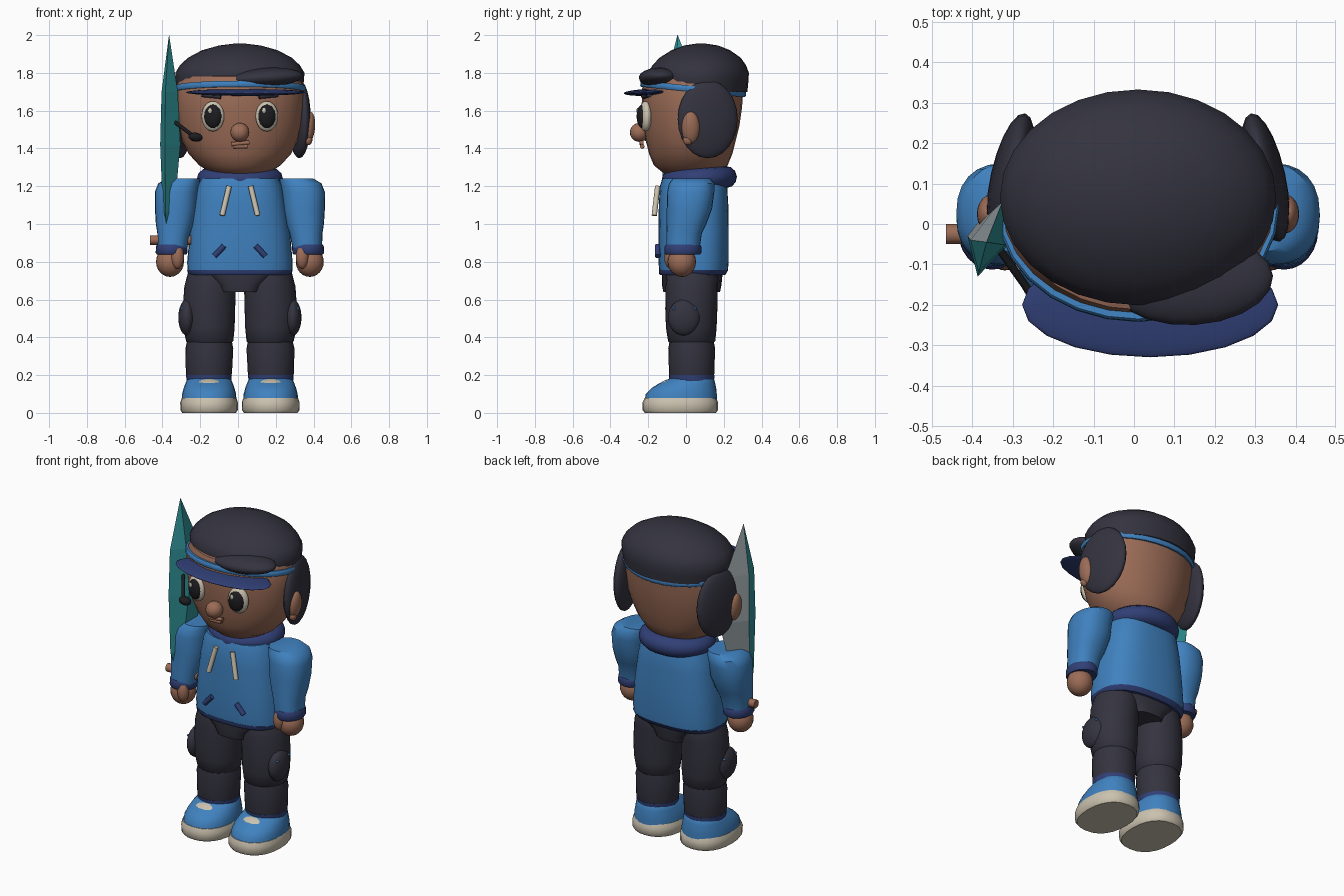
import bpy, bmesh
from math import cos, sin, pi, copysign
from mathutils import Vector

if "Cube" in bpy.data.objects:
    bpy.data.objects.remove(bpy.data.objects["Cube"])

CX = 0.01  # symmetry plane of the figure
parts = []


def material(name, r, g, b):
    m = bpy.data.materials.new(name)
    m.use_nodes = True
    m.diffuse_color = (r, g, b, 1)
    m.node_tree.nodes["Principled BSDF"].inputs["Base Color"].default_value = (r, g, b, 1)
    return m


charcoal = material("charcoal", .034, .033, .05)
blue = material("bright blue", .05, .22, .52)
navy = material("navy", .03, .05, .18)
skin = material("skin", .33, .15, .095)
cream = material("cream", .6, .54, .43)
teal = material("teal", .03, .29, .31)
grey = material("blade grey", .3, .34, .36)
black = material("black", .012, .012, .015)


def finish(ob, name, mat, rot=(0, 0, 0)):
    ob.name = name
    ob.data.materials.append(mat)
    ob.rotation_euler = rot
    parts.append(ob)
    return ob


def from_bmesh(bm, name, mat):
    bmesh.ops.recalc_face_normals(bm, faces=bm.faces)
    me = bpy.data.meshes.new(name)
    bm.to_mesh(me)
    bm.free()
    ob = bpy.data.objects.new(name, me)
    bpy.context.collection.objects.link(ob)
    return finish(ob, name, mat)


def bridge(bm, rings):
    """Skin closed rings of points and cap both ends."""
    loops = [[bm.verts.new(p) for p in ring] for ring in rings]
    n = len(loops[0])
    for a, b in zip(loops, loops[1:]):
        for i in range(n):
            j = (i + 1) % n
            bm.faces.new((a[i], a[j], b[j], b[i]))
    bm.faces.new(loops[0][::-1])
    bm.faces.new(loops[-1])


def loft(name, mat, rings, power=2, seg=28):
    """Stack superellipse rings given as (z, x, y, half width, half depth)."""
    def ring(z, x, y, rx, ry):
        out = []
        for k in range(seg):
            c, s = cos(2 * pi * k / seg), sin(2 * pi * k / seg)
            out.append((x + rx * copysign(abs(c) ** (2 / power), c),
                        y + ry * copysign(abs(s) ** (2 / power), s), z))
        return out
    bm = bmesh.new()
    bridge(bm, [ring(*r) for r in rings])
    return from_bmesh(bm, name, mat)


def ball(name, mat, loc, size, rot=(0, 0, 0), seg=20):
    bpy.ops.mesh.primitive_uv_sphere_add(segments=seg, ring_count=seg // 2 + 2, radius=1, location=loc)
    ob = bpy.context.object
    ob.scale = size
    return finish(ob, name, mat, rot)


def rod(name, mat, a, b, r):
    a, b = Vector(a), Vector(b)
    bpy.ops.mesh.primitive_cylinder_add(vertices=12, radius=r, depth=(b - a).length, location=(a + b) / 2)
    return finish(bpy.context.object, name, mat, (b - a).to_track_quat("Z", "Y").to_euler())


# Head, cap crown, band, brim and swept hair
loft("head", skin, [(1.25, CX, .03, .1, .1), (1.27, CX, .03, .15, .15), (1.31, CX, .025, .215, .195),
                    (1.37, CX, .025, .27, .22), (1.44, CX, .025, .305, .238), (1.52, CX, .028, .328, .255),
                    (1.62, CX, .031, .34, .266), (1.72, CX, .036, .34, .268), (1.78, CX, .05, .32, .262),
                    (1.81, CX, .06, .22, .17)])
loft("cap_crown", charcoal, [(1.70, CX, .07, .325, .255), (1.75, CX, .066, .338, .264), (1.80, CX, .066, .342, .267),
                             (1.84, CX, .07, .318, .248), (1.88, CX, .075, .275, .215), (1.92, CX, .078, .2, .155),
                             (1.945, CX, .08, .11, .09), (1.955, CX, .08, .03, .025)])
band = loft("cap_band", blue, [(-.016, 0, 0, .344, .276), (-.01, 0, 0, .349, .281),
                               (.01, 0, 0, .349, .281), (.016, 0, 0, .344, .276)])
band.location = (CX, .038, 1.715)
band.rotation_euler.x = -.1
ball("cap_brim", navy, (.04, -.2, 1.697), (.317, .13, .018), (.04, 0, 0))
ball("front_hair", charcoal, (.145, -.14, 1.775), (.2, .11, .052), (0, -.06, .06))

# Face
ball("nose", skin, (CX, -.247, 1.485), (.05, .05, .05))
rod("upper_lip", skin, (-.035, -.235, 1.422), (.06, -.235, 1.432), .011)
rod("lower_lip", skin, (-.025, -.232, 1.41), (.05, -.232, 1.412), .012)
ball("microphone", black, (-.225, -.2, 1.46), (.038, .03, .024), (0, .15, 0))
rod("microphone_arm", black, (-.335, -.06, 1.54), (-.235, -.2, 1.465), .01)

for s, side in ((1, "left"), (-1, "right")):
    def at(x, y, z):
        return (CX + s * x, y, z)

    def limb(name, mat, rings, power=2, seg=24):
        return loft(side + name, mat, [(z, CX + s * x, y, rx, ry) for z, x, y, rx, ry in rings], power, seg)

    # Eyes, brows, ears and side hair
    ball(side + "_eye", cream, at(.143, -.215, 1.57), (.062, .033, .08), (0, 0, s * .25))
    ball(side + "_pupil", black, at(.143, -.231, 1.57), (.048, .029, .063), (0, 0, s * .25))
    ball(side + "_eye_glint", cream, (CX + s * .143 - .015, -.256, 1.6), (.011, .006, .015), seg=12)
    rod(side + "_brow", charcoal, at(.1, -.225, 1.675), at(.2, -.195, 1.685), .013)
    ball(side + "_ear", skin, at(.365, .025, 1.51), (.033, .048, .085), (0, s * .1, 0))
    ball(side + "_ear_lobe", skin, at(.362, .01, 1.445), (.022, .026, .028), seg=12)
    ball(side + "_side_hair", charcoal, at(.315, .115, 1.555), (.05, .163, .207), (0, 0, s * .22))

    # Sleeve, cuff and hand
    limb("_sleeve", blue, [(1.24, .30, .03, .09, .1), (1.215, .322, .03, .11, .12), (1.17, .335, .025, .115, .125),
                           (1.08, .338, .018, .112, .12), (1.0, .345, .003, .1, .105), (.95, .35, -.01, .087, .094),
                           (.87, .357, -.016, .078, .088)], 2.3)
    limb("_cuff", navy, [(.838, .362, -.016, .078, .09), (.848, .362, -.016, .084, .097),
                         (.88, .36, -.016, .084, .097), (.892, .36, -.016, .078, .09)])
    ball(side + "_hand", skin, at(.37, -.022, .8), (.074, .075, .08))
    ball(side + "_thumb", skin, at(.33, -.082, .825), (.034, .033, .062))

    # Trouser leg in two overlapping sections with a knee pad
    limb("_thigh", charcoal, [(.355, .16, .03, .1, .1), (.38, .16, .03, .125, .125), (.45, .164, .028, .136, .134),
                              (.55, .164, .028, .139, .138), (.67, .158, .03, .136, .138),
                              (.75, .148, .035, .125, .135), (.78, .145, .035, .11, .12)])
    limb("_shin", charcoal, [(.18, .164, .03, .116, .116), (.21, .164, .03, .122, .12),
                             (.34, .162, .03, .127, .124), (.42, .16, .03, .11, .11)])
    ball(side + "_knee_pad", charcoal, at(.28, -.01, .505), (.046, .086, .096))
    for y in (-.065, .048):
        ball(side + "_pad_stud", blue, at(.307, y, .552), (.008, .008, .008), seg=8)
    limb("_ankle_band", navy, [(.165, .164, .03, .118, .118), (.2, .164, .03, .121, .121)])

    # Shoe
    limb("_sole", cream, [(0, .163, -.03, .142, .188), (.015, .163, -.03, .152, .2),
                          (.055, .163, -.03, .153, .2), (.078, .163, -.03, .145, .19)], 2.3)
    limb("_shoe", blue, [(.06, .163, -.028, .145, .192), (.1, .163, -.025, .143, .188),
                         (.13, .163, -.012, .135, .172), (.155, .163, .005, .126, .15),
                         (.175, .163, .025, .117, .125), (.187, .163, .03, .105, .11)], 2.2)
    ball(side + "_shoe_tongue", cream, at(.163, -.115, .153), (.065, .05, .016), (.5, 0, 0))

    # Hood cords and slanted pockets
    rod(side + "_cord", cream, at(.057, -.15, 1.2), at(.094, -.168, 1.045), .014)
    rod(side + "_pocket", navy, at(.083, -.15, .885), at(.135, -.15, .83), .015)

# Hoodie body, hem, hood and hips
loft("hoodie_body", blue, [(.755, CX, .04, .278, .182), (.8, CX, .04, .279, .186), (.95, CX, .04, .266, .186),
                           (1.1, CX, .04, .245, .184), (1.2, CX, .04, .225, .178), (1.24, CX, .04, .205, .165)], 2.6, 36)
loft("hoodie_hem", navy, [(.73, CX, .035, .265, .172), (.738, CX, .035, .274, .178),
                          (.757, CX, .04, .28, .184)], 2.6, 36)
loft("hips", charcoal, [(.64, CX, .03, .11, .15), (.68, CX, .03, .13, .158), (.75, CX, .035, .24, .16)], 3)
bpy.ops.mesh.primitive_torus_add(major_segments=28, minor_segments=12, major_radius=.142,
                                 minor_radius=.058, location=(CX, .07, 1.24))
hood = finish(bpy.context.object, "hood", navy, (.06, 0, 0))
hood.scale = (1.14, 1, 1)

# Crystal blade: a diamond section tapering to both ends, with one pale bevel
rod("blade_grip", skin, (-.466, -.025, .915), (-.25, -.025, .915), .025)
section = [Vector(p) for p in ((-.305, .11), (-.412, -.03), (-.387, -.13), (-.305, -.045))]


def blade_ring(z, k, centre):
    return [(*(Vector(centre) + (p - Vector(centre)) * k), z) for p in section]


bm = bmesh.new()
bridge(bm, [blade_ring(.94, .12, (-.375, -.06)), blade_ring(1.06, .55, (-.38, -.1)),
            blade_ring(1.42, 1, (-.365, -.045)), blade_ring(1.7, .8, (-.375, -.08)),
            blade_ring(2, .01, (-.365, -.045))])
blade = from_bmesh(bm, "blade", teal)
blade.data.materials.append(grey)
for f in blade.data.polygons:
    if f.normal.x < -.3 and f.normal.y > .2:
        f.material_index = 1

# Smooth shading on everything but the faceted blade
bpy.ops.object.select_all(action="DESELECT")
for ob in parts:
    ob.select_set(ob is not blade)
bpy.context.view_layer.objects.active = parts[0]
bpy.ops.object.shade_smooth_by_angle(angle=.7)
